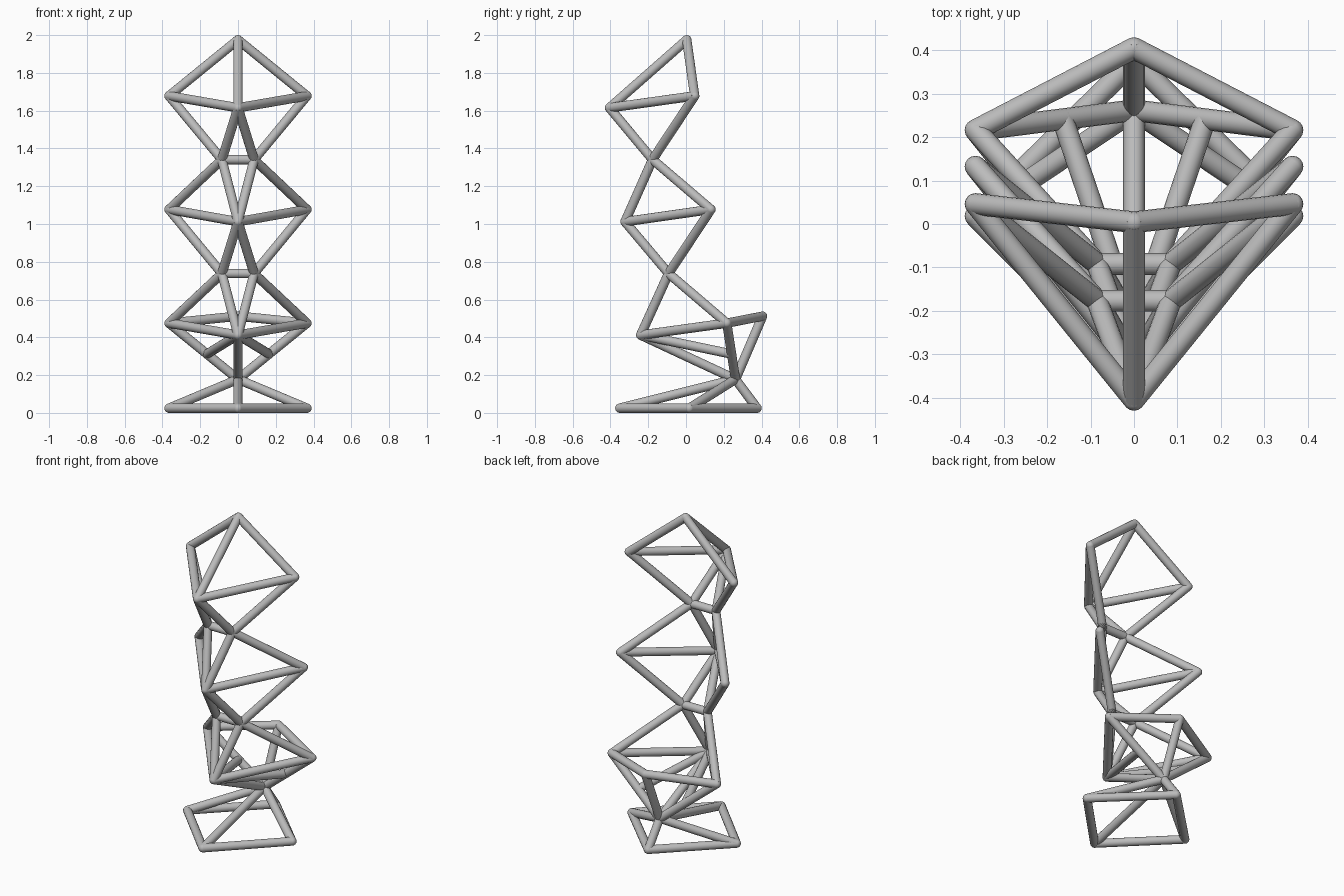
import bpy
import bmesh
from mathutils import Vector

RADIUS = 0.025
SIDES = 16

cube = bpy.data.objects.get("Cube")
if cube:
    bpy.data.objects.remove(cube, do_unlink=True)

grey = bpy.data.materials.new("tube grey")
grey.use_nodes = True
colour = (0.5, 0.5, 0.5, 1)
grey.diffuse_color = colour
grey.node_tree.nodes["Principled BSDF"].inputs["Base Color"].default_value = colour


def mirrored(edges):
    """Add the left/right partner of every edge that leaves the centre plane."""
    flip = Vector((-1, 1, 1))
    result = []
    for a, b in edges:
        a, b = Vector(a), Vector(b)
        result.append((a, b))
        crossing = abs(a.x + b.x) < 1e-6
        if not crossing:
            result.append((a * flip, b * flip))
    return result


def tube_frame(name, edges):
    """Round tubes along the edges, with a ball at every joint."""
    bm = bmesh.new()
    joints = {}
    for a, b in mirrored(edges):
        axis = b - a
        matrix = axis.to_track_quat("Z", "Y").to_matrix().to_4x4()
        matrix.translation = (a + b) / 2
        bmesh.ops.create_cone(bm, cap_ends=True, segments=SIDES, radius1=RADIUS,
                              radius2=RADIUS, depth=axis.length, matrix=matrix)
        for p in (a, b):
            joints[tuple(round(c, 4) for c in p)] = p
    for p in joints.values():
        ball = bmesh.ops.create_uvsphere(bm, u_segments=SIDES, v_segments=10, radius=RADIUS)
        bmesh.ops.translate(bm, verts=ball["verts"], vec=p)
    for face in bm.faces:
        face.smooth = len(face.verts) <= 4
    mesh = bpy.data.meshes.new(name)
    bm.to_mesh(mesh)
    bm.free()
    mesh.materials.append(grey)
    obj = bpy.data.objects.new(name, mesh)
    bpy.context.collection.objects.link(obj)
    return obj


# Joints; side joints are given for the left only
base_front, base_back = (0, -0.35, 0.025), (0, 0.376, 0.025)
base_side = (0.365, 0.018, 0.025)
hub = (0, 0.262, 0.178)
tail = (0, 0.405, 0.512)
top = (0, 0.004, 1.975)
fronts = [(0, -0.24, 0.412), (0, -0.323, 1.012), (0, -0.405, 1.615)]
wings = [(0.365, 0.216, 0.475), (0.365, 0.132, 1.077), (0.365, 0.046, 1.678)]
waists = [(0.085, -0.092, 0.738), (0.085, -0.177, 1.341)]

# Flat base and the legs that carry the hub
tube_frame("base_frame", [(base_front, base_side), (base_side, base_back)])
tube_frame("base_legs", [(hub, base_front), (hub, base_back), (hub, base_side)])

# Lower body rising from the hub, with braces to the middle of its struts
brace_end = Vector(hub).lerp(Vector(wings[0]), 0.45)
tube_frame("lower_struts", [(hub, wings[0]), (hub, fronts[0]), (hub, tail), (tail, wings[0])])
tube_frame("lower_braces", [(fronts[0], brace_end)])

# Repeating triangular panels and the narrow waists between them
for i, (front, wing) in enumerate(zip(fronts, wings)):
    tube_frame(f"panel_{i + 1}_crossbars", [(front, wing)])
for i, waist in enumerate(waists):
    other = (-waist[0], waist[1], waist[2])
    tube_frame(f"waist_{i + 1}_struts", [
        (waist, other), (waist, fronts[i]), (waist, wings[i]),
        (waist, fronts[i + 1]), (waist, wings[i + 1])])

# Peak
tube_frame("top_peak", [(top, fronts[2]), (top, wings[2])])
